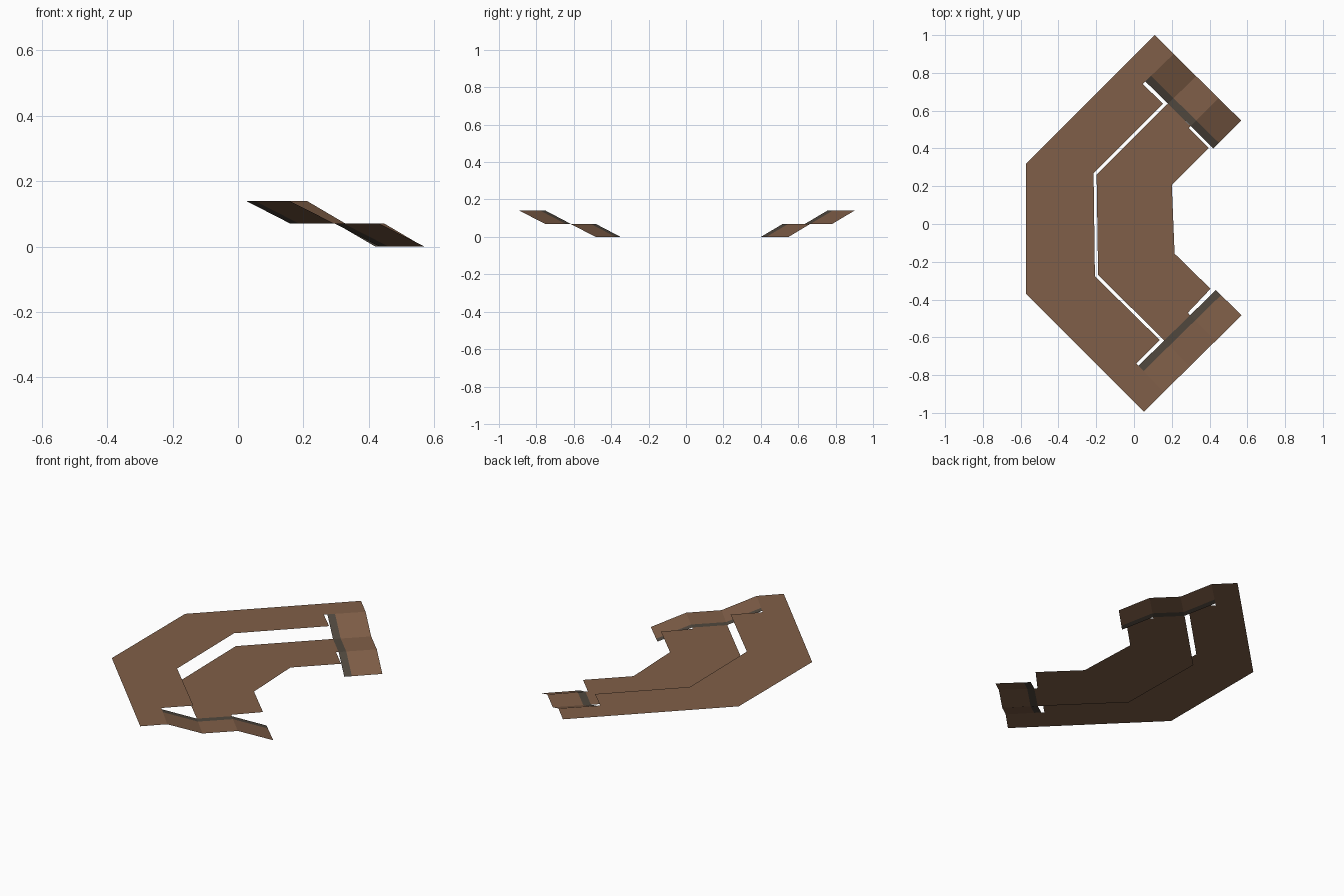
import bpy, bmesh
from mathutils import Vector

if "Cube" in bpy.data.objects:
    bpy.data.objects.remove(bpy.data.objects["Cube"])


def material(name, col):
    m = bpy.data.materials.new(name)
    m.diffuse_color = (*col, 1)
    m.use_nodes = True
    m.node_tree.nodes["Principled BSDF"].inputs["Base Color"].default_value = m.diffuse_color
    return m


BROWN = material("brown carpet", (0.216, 0.114, 0.065))
DARK = material("dark edging", (0.080, 0.064, 0.048))
TOP, MID, LOW = 0.14, 0.07, 0.0


def sheet(name, faces, mats):
    """Thin sheet from 3D polygons, each given as (points, material index)."""
    bm = bmesh.new()
    for pts, mi in faces:
        f = bm.faces.new([bm.verts.new(p) for p in pts])
        f.normal_update()
        if f.normal.z < 0:
            f.normal_flip()
        f.material_index = mi
    bmesh.ops.remove_doubles(bm, verts=bm.verts, dist=1e-5)
    me = bpy.data.meshes.new(name)
    bm.to_mesh(me)
    bm.free()
    for m in mats:
        me.materials.append(m)
    ob = bpy.data.objects.new(name, me)
    bpy.context.collection.objects.link(ob)


def flat(name, pts, z):
    sheet(name, [([(x, y, z) for x, y in pts], 0)], [BROWN])


def ramp(name, outer, inner, edge=0.2):
    """Ramp, landing, ramp; the strip next to the inner side is dark."""
    hs = (TOP, MID, MID, LOW)
    o, i = ([Vector((a[0] + (b[0] - a[0]) * k / 3, a[1] + (b[1] - a[1]) * k / 3, hs[k]))
             for k in range(4)] for a, b in (outer, inner))
    m = [b.lerp(a, edge) for a, b in zip(o, i)]
    faces = []
    for k in range(3):
        faces.append(([o[k], o[k + 1], m[k + 1], m[k]], 0))
        faces.append(([m[k], m[k + 1], i[k + 1], i[k]], 1))
    sheet(name, faces, [BROWN, DARK])


# upper walkway with its two flat corner landings
flat("upper_walkway", [
    (-0.572, 0.32), (0.11, 1.0), (0.21, 0.9), (0.06, 0.755), (0.046, 0.741),
    (0.154, 0.637), (-0.214, 0.268), (-0.207, -0.277), (0.136, -0.614),
    (0.012, -0.738), (0.024, -0.75), (0.157, -0.89), (0.053, -0.995),
    (-0.572, -0.37)], TOP)

# lower walkway, joined to the ramp landings
flat("lower_walkway", [
    (-0.198, 0.262), (0.170, 0.629), (0.18, 0.637), (0.30, 0.518), (0.29, 0.508),
    (0.396, 0.403), (0.20, 0.207), (0.215, -0.157), (0.405, -0.343),
    (0.285, -0.470), (0.297, -0.483), (0.160, -0.617), (0.152, -0.608),
    (-0.190, -0.270)], MID)

# end ramps
ramp("back_ramp", ((0.21, 0.9), (0.567, 0.548)), ((0.06, 0.755), (0.42, 0.40)))
ramp("front_ramp", ((0.157, -0.89), (0.57, -0.483)), ((0.024, -0.75), (0.433, -0.35)))
